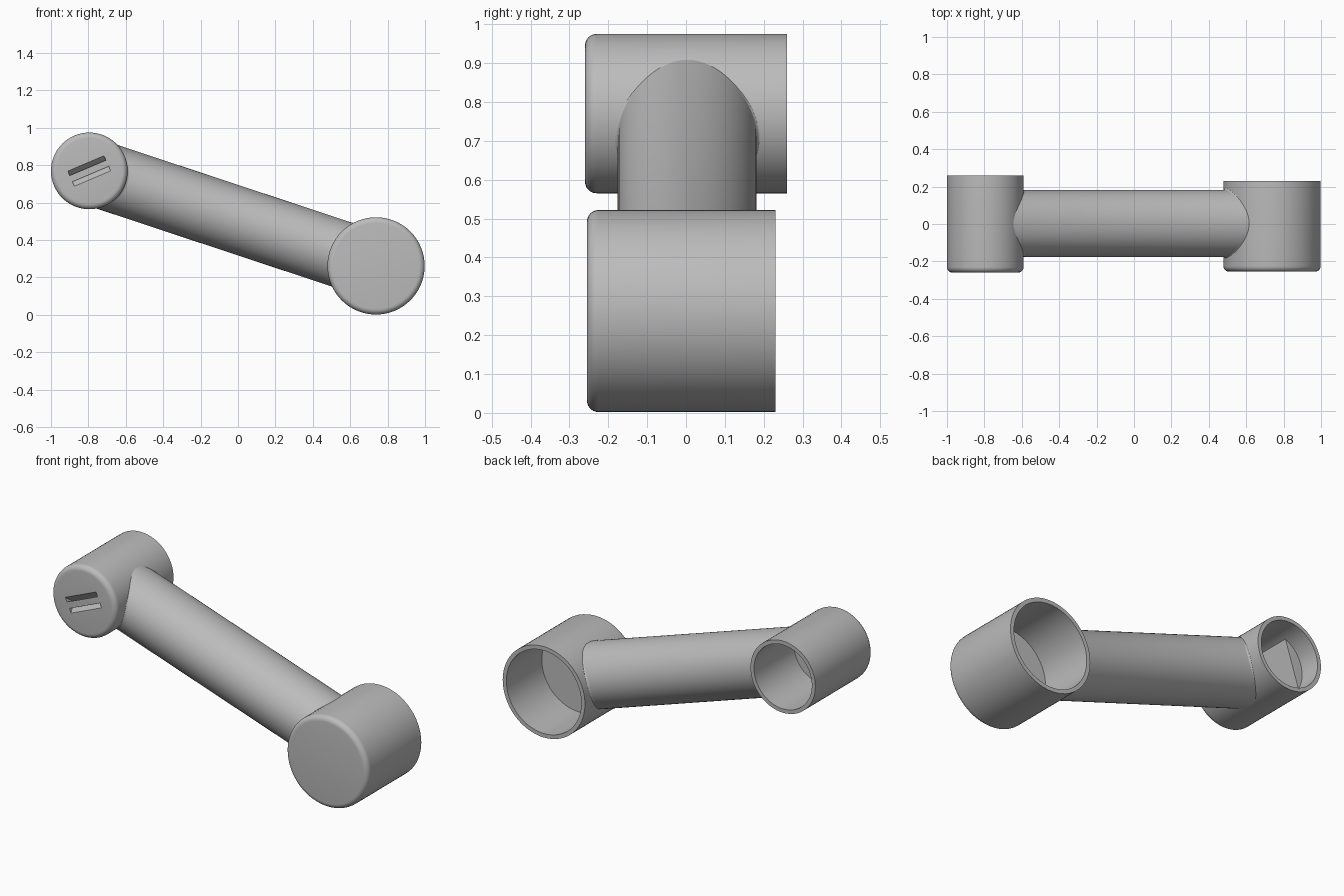
import bpy
import bmesh
from math import pi, sin, cos, sqrt, atan2, radians
from mathutils import Matrix, Vector

if "Cube" in bpy.data.objects:
    bpy.data.objects.remove(bpy.data.objects["Cube"], do_unlink=True)

GREY = (0.5, 0.5, 0.5, 1)
mat = bpy.data.materials.new("plain grey")
mat.use_nodes = True
mat.diffuse_color = GREY
mat.node_tree.nodes["Principled BSDF"].inputs["Base Color"].default_value = GREY

SIDES = 64
SMALL = Vector((-0.795, 0, 0.77))
LARGE = Vector((0.738, 0, 0.262))
AXIS = (LARGE - SMALL).normalized()
SPAN = (LARGE - SMALL).length
UP = Vector((-AXIS.z, 0, AXIS.x))


def finish(name, bm):
    bmesh.ops.remove_doubles(bm, verts=bm.verts, dist=1e-5)
    bmesh.ops.recalc_face_normals(bm, faces=bm.faces)
    mesh = bpy.data.meshes.new(name)
    bm.to_mesh(mesh)
    bm.free()
    mesh.materials.append(mat)
    obj = bpy.data.objects.new(name, mesh)
    bpy.context.collection.objects.link(obj)
    return obj


def smooth(obj):
    bpy.ops.object.select_all(action='DESELECT')
    obj.select_set(True)
    bpy.context.view_layer.objects.active = obj
    bpy.ops.object.shade_smooth_by_angle(angle=radians(35))


def cup(name, centre, radius, inner, front, back, floor, fillet):
    """Round cap, closed at the front and hollow at the back."""
    profile = [(0, front)]
    for i in range(7):
        a = i * pi / 12
        profile.append((radius - fillet + fillet * sin(a), front + fillet - fillet * cos(a)))
    profile += [(radius, back), (inner, back), (inner, floor), (0, floor)]
    bm = bmesh.new()
    verts = [bm.verts.new(centre + Vector((r, y, 0))) for r, y in profile]
    edges = [bm.edges.new(pair) for pair in zip(verts, verts[1:])]
    bmesh.ops.spin(bm, geom=verts + edges, cent=centre, axis=(0, 1, 0),
                   angle=2 * pi, steps=SIDES)
    return finish(name, bm)


small_cup = cup("small_end_cup", SMALL, 0.205, 0.183, -0.26, 0.26, -0.1, 0.03)
large_cup = cup("large_end_cup", LARGE, 0.26, 0.237, -0.255, 0.23, -0.09, 0.03)

# Two slanted slots that meet behind the small front face
for x, z, tilt in ((-0.808, 0.798, -40), (-0.783, 0.741, 40)):
    bm = bmesh.new()
    bmesh.ops.create_cube(bm, size=1, matrix=(
        Matrix.Translation((x, -0.26, z)) @ Matrix.Rotation(radians(-23), 4, 'Y')
        @ Matrix.Rotation(radians(tilt), 4, 'X') @ Matrix.Diagonal((0.21, 0.11, 0.02, 1))))
    cutter = finish("slot_cutter", bm)
    cutter.hide_render = True
    mod = small_cup.modifiers.new("slot", 'BOOLEAN')
    mod.operation = 'DIFFERENCE'
    mod.object = cutter
    bpy.context.view_layer.objects.active = small_cup
    bpy.ops.object.modifier_apply(modifier=mod.name)
    bpy.data.objects.remove(cutter, do_unlink=True)

# Connecting tube, its ends trimmed to the cups with a small fillet
R, F = 0.179, 0.014
small_end, large_end = [], []
for k in range(6):
    a = k * pi / 10
    r = R + F * (1 - sin(a))
    rise = F * (1 - cos(a))
    rings = ([], [])
    for i in range(SIDES):
        t = 2 * pi * i / SIDES
        edge = (R + F) * cos(t)
        side = UP * r * cos(t) + Vector((0, 0.003 + r * sin(t), 0))
        rings[0].append(SMALL + AXIS * (sqrt(0.203 ** 2 - edge ** 2) + rise) + side)
        rings[1].append(LARGE - AXIS * (sqrt(0.258 ** 2 - edge ** 2) + rise) + side)
    small_end.append(rings[0])
    large_end.append(rings[1])
bm = bmesh.new()
loops = [[bm.verts.new(p) for p in ring] for ring in small_end + large_end[::-1]]
for a, b in zip(loops, loops[1:]):
    for i in range(SIDES):
        j = (i + 1) % SIDES
        bm.faces.new((a[i], a[j], b[j], b[i]))
tube = finish("connecting_tube", bm)

# Flat stop inside the small cup, on the wall away from the tube
bm = bmesh.new()
away = atan2(-AXIS.z, -AXIS.x)
arc = [away + radians(-48 + 6 * i) for i in range(17)]
base = bm.faces.new([bm.verts.new(SMALL + Vector((0.184 * cos(a), -0.105, 0.184 * sin(a))))
                     for a in arc])
extruded = bmesh.ops.extrude_face_region(bm, geom=[base])["geom"]
bmesh.ops.translate(bm, vec=(0, 0.245, 0),
                    verts=[v for v in extruded if isinstance(v, bmesh.types.BMVert)])
stop = finish("inner_stop", bm)

for obj in (small_cup, large_cup, tube, stop):
    smooth(obj)
